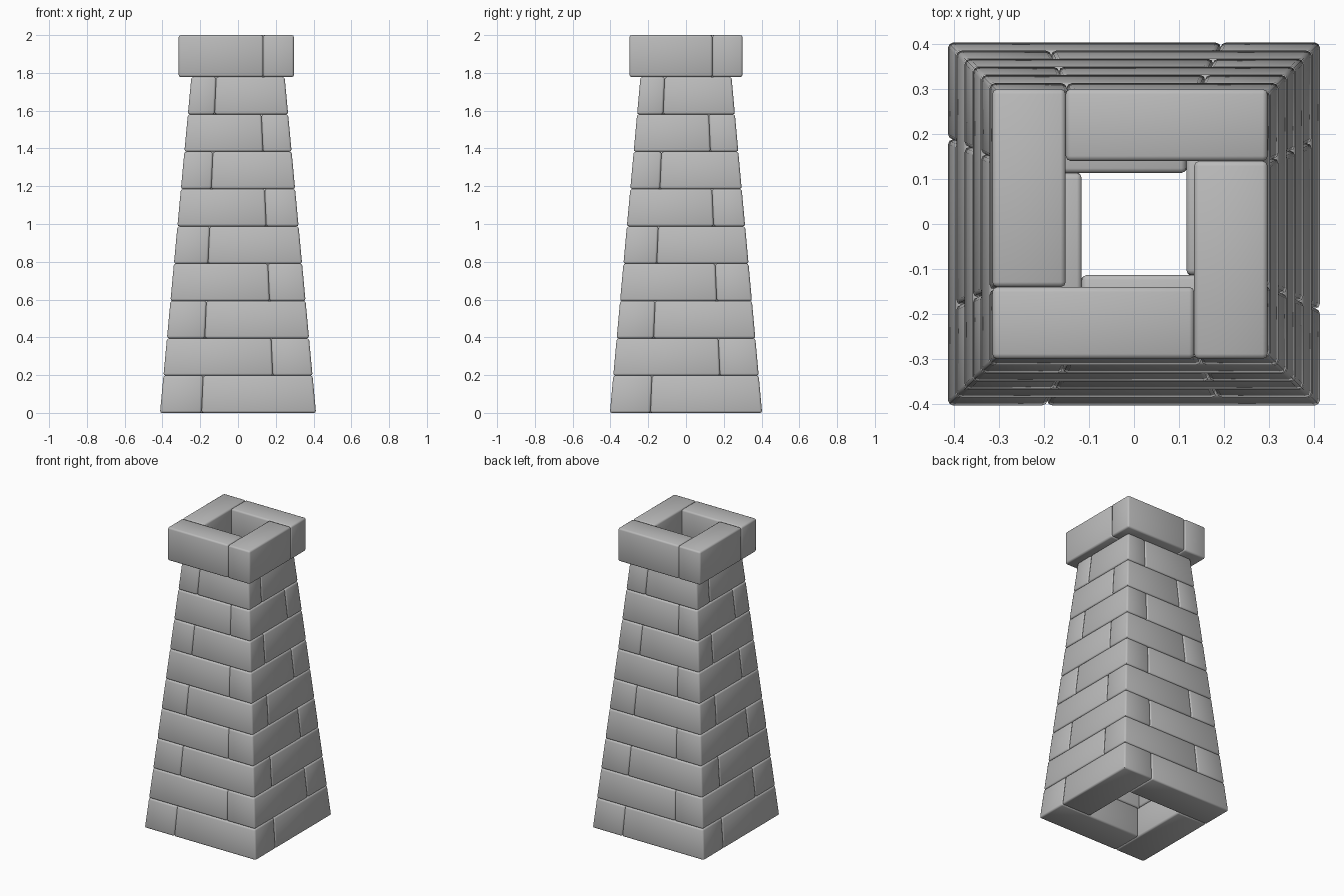
import bpy
import bmesh
from math import radians
from mathutils import Matrix, Vector

if "Cube" in bpy.data.objects:
    bpy.data.objects.remove(bpy.data.objects["Cube"])

COURSES = 9
SHAFT_TOP = 1.778
INNER = 0.467            # hollow width as a share of the outer width
BASE = Vector((0.413, 0.403))
NECK = Vector((0.247, 0.241))

stone = bpy.data.materials.new("grey_stone")
stone.use_nodes = True
GREY = (0.5, 0.5, 0.5, 1)
stone.diffuse_color = GREY
stone.node_tree.nodes["Principled BSDF"].inputs["Base Color"].default_value = GREY


def brick_ring(name, z0, z1, half0, half1, flip, centre_x=0.0):
    """Four interlocking bricks in a pinwheel, tapering from half0 to half1."""
    bm = bmesh.new()
    for turn in range(4):
        verts = bmesh.ops.create_cube(bm, size=1)["verts"]
        spin = Matrix.Rotation(radians(90 * turn), 3, "Z")
        for v in verts:
            high = v.co.z > 0
            # Each brick runs from the inner corner to the far outer corner
            p = spin @ Vector((1 if v.co.x > 0 else -INNER,
                               -INNER if v.co.y > 0 else -1, 0))
            half = half1 if high else half0
            side = -1 if flip else 1
            v.co = (centre_x + side * p.x * half.x, p.y * half.y, z1 if high else z0)
    bmesh.ops.recalc_face_normals(bm, faces=bm.faces)
    mesh = bpy.data.meshes.new(name)
    bm.to_mesh(mesh)
    bm.free()
    mesh.materials.append(stone)
    ring = bpy.data.objects.new(name, mesh)
    bpy.context.collection.objects.link(ring)

    # Softened stone edges
    bevel = ring.modifiers.new("worn_edges", "BEVEL")
    bevel.width = 0.011
    bevel.segments = 2
    bpy.ops.object.select_all(action="DESELECT")
    ring.select_set(True)
    bpy.context.view_layer.objects.active = ring
    bpy.ops.object.modifier_apply(modifier=bevel.name)
    bpy.ops.object.shade_smooth_by_angle(angle=radians(50))


# Tapered shaft, alternate courses mirrored so the joints stagger
for i in range(COURSES):
    a, b = i / COURSES, (i + 1) / COURSES
    brick_ring(f"shaft_course_{i + 1}", a * SHAFT_TOP, b * SHAFT_TOP,
               BASE.lerp(NECK, a), BASE.lerp(NECK, b), i % 2 == 1)

# Overhanging straight-sided cap
cap_half = Vector((0.305, 0.299))
brick_ring("cap", SHAFT_TOP, 2.0, cap_half, cap_half, True, -0.009)
